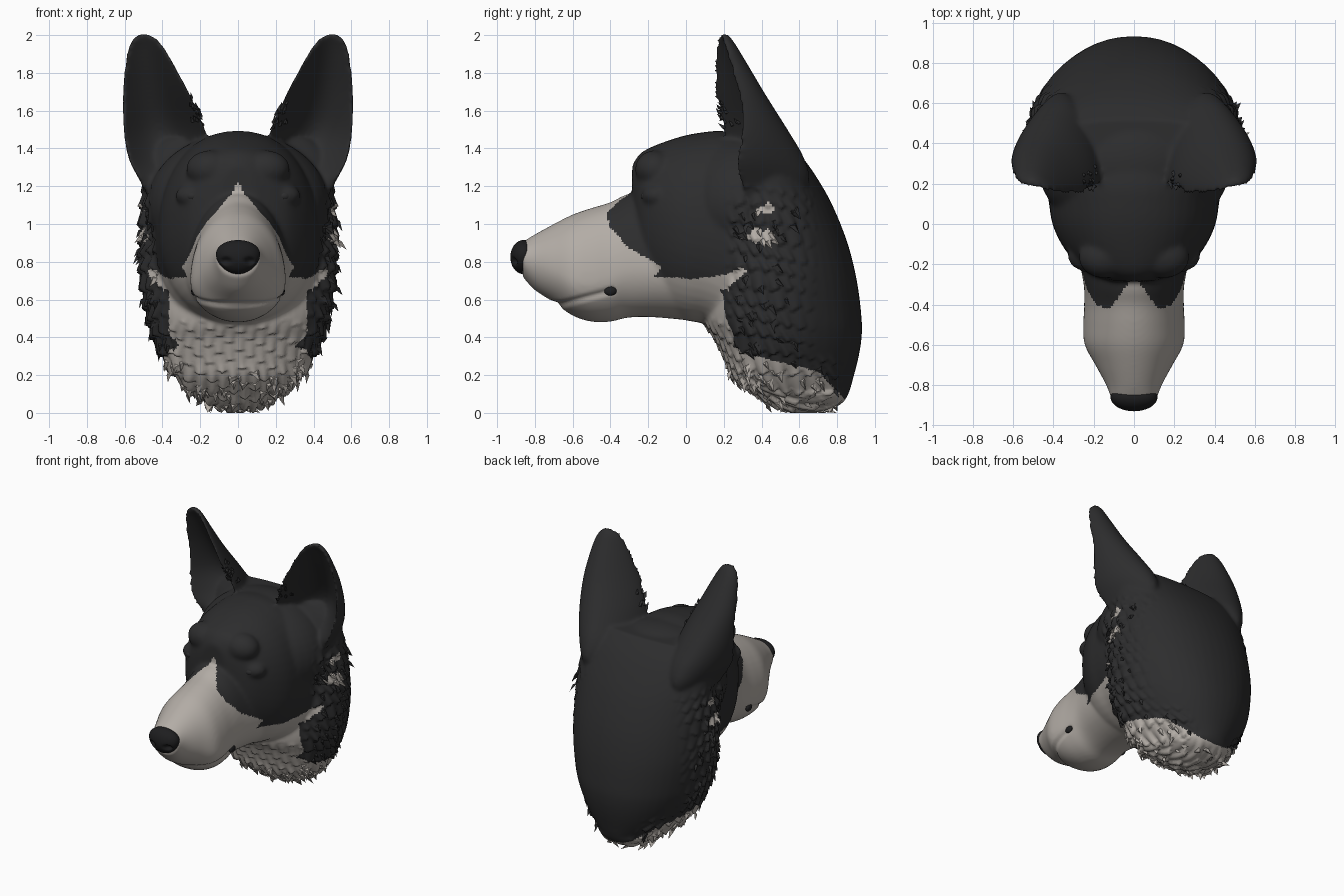
import bpy, bmesh, math, random
from mathutils import Vector, Matrix

if "Cube" in bpy.data.objects:
    bpy.data.objects.remove(bpy.data.objects["Cube"])

random.seed(4)


def material(name, rgb):
    m = bpy.data.materials.new(name)
    m.diffuse_color = (*rgb, 1)
    m.use_nodes = True
    m.node_tree.nodes["Principled BSDF"].inputs["Base Color"].default_value = m.diffuse_color
    return m


black = material("black fur", (0.026, 0.026, 0.027))
light = material("pale fur", (0.45, 0.415, 0.38))
dark = material("nose black", (0.013, 0.013, 0.014))


def make_object(name, bm, mats, smooth=True):
    me = bpy.data.meshes.new(name)
    bmesh.ops.recalc_face_normals(bm, faces=bm.faces)
    bm.to_mesh(me)
    bm.free()
    for m in mats:
        me.materials.append(m)
    for p in me.polygons:
        p.use_smooth = smooth
    ob = bpy.data.objects.new(name, me)
    bpy.context.collection.objects.link(ob)
    return ob


def loft(bm, rings):
    rows = [[bm.verts.new(p) for p in r] for r in rings]
    n = len(rows[0])
    for a, b in zip(rows, rows[1:]):
        for i in range(n):
            j = (i + 1) % n
            bm.faces.new((a[i], a[j], b[j], b[i]))
    bm.faces.new(rows[0])
    bm.faces.new(rows[-1][::-1])


def ball(bm, centre, radii, seg=24):
    mat = Matrix.Translation(centre) @ Matrix.Diagonal((*radii, 1))
    return bmesh.ops.create_uvsphere(bm, u_segments=seg, v_segments=seg // 2 + 4,
                                     radius=1, matrix=mat)["verts"]


def blend(table, steps=4):
    """Catmull-Rom refinement of a table of sections."""
    out = []
    for i in range(len(table) - 1):
        p = [table[max(0, min(len(table) - 1, i + k))] for k in (-1, 0, 1, 2)]
        for s in range(steps):
            t = s / steps
            out.append([0.5 * (2 * b + (c - a) * t + (2 * a - 5 * b + 4 * c - d) * t * t
                               + (3 * b - a - 3 * c + d) * t ** 3) for a, b, c, d in zip(*p)])
    return out + [list(table[-1])]


def oval(lo, mid, hi, w, power, n=48):
    """Ring of (across, along) with different extents each side of mid."""
    pts = []
    for i in range(n):
        a = 2 * math.pi * i / n
        c, s = math.cos(a), math.sin(a)
        e = 2 / power
        u = w * math.copysign(abs(c) ** e, c)
        v = mid + ((hi - mid) if s > 0 else (lo - mid)) * abs(s) ** e
        pts.append((u, v))
    return pts


bm = bmesh.new()
# muzzle and skull: sections along y (y, top, widest, bottom, half width)
muzzle = [(-.865, .905, .82, .72, .115), (-.80, .945, .80, .65, .138), (-.70, 1.0, .76, .585, .192),
          (-.60, 1.05, .71, .515, .245), (-.50, 1.085, .70, .483, .252), (-.40, 1.115, .72, .483, .247),
          (-.30, 1.16, .77, .505, .25), (-.15, 1.16, .77, .505, .28), (.1, 1.1, .77, .48, .33)]
skull = [(-.285, 1.31, 1.1, .92, .10), (-.25, 1.365, 1.05, .75, .21), (-.20, 1.40, 1.03, .62, .285),
         (-.10, 1.44, 1.0, .53, .36), (0, 1.47, .97, .49, .405), (.1, 1.487, .95, .47, .422),
         (.2, 1.492, .93, .42, .435), (.35, 1.46, .92, .4, .45), (.5, 1.38, .9, .4, .45)]
for table, power in ((muzzle, 2.0), (skull, 2.15)):
    loft(bm, [[(u, y, v) for u, v in oval(zb, zm, zt, w, power)]
              for y, zt, zm, zb, w in blend(table)])
ball(bm, (0, .3, 1.1), (.48, .385, .385), 40)       # back of the skull
# neck ruff: sections along z (z, front, back, half width)
ruff = [(.012, .56, .70, .05), (.05, .45, .82, .155), (.1, .38, .86, .235), (.2, .25, .89, .335),
        (.3, .20, .915, .40), (.4, .15, .93, .445), (.5, .09, .93, .475), (.7, .11, .905, .51),
        (.9, .15, .855, .515), (1.1, .2, .775, .51), (1.25, .25, .69, .505), (1.36, .3, .61, .475),
        (1.45, .34, .52, .39)]
loft(bm, [[(u, v, z) for u, v in oval(f, .45 if z > .1 else (f + b) / 2, b, w, 2.1)]
          for z, f, b, w in blend(ruff)])
# ears: scooped sections (z, inner x, inner y, outer x, outer y, back y, hollow, roundness)
ear = [(2.006, .475, .185, .525, .195, .21, .3, .6), (1.975, .425, .172, .56, .2, .235, .5, .6),
       (1.9, .37, .16, .588, .225, .28, .65, .6), (1.7, .262, .158, .61, .28, .395, .76, .55),
       (1.5, .175, .2, .605, .30, .525, .72, .55), (1.35, .15, .235, .58, .275, .615, .45, .55),
       (1.22, .2, .28, .515, .30, .64, .12, .6), (1.05, .25, .38, .42, .40, .55, 0, .7)]
for s in (-1, 1):
    rings = []
    for z, ix, iy, ox, oy, by, h, rnd in blend(ear):
        d = by - (iy + oy) / 2
        ring = []
        for k in range(25):
            t = (1 - math.cos(math.pi * k / 24)) / 2
            ring.append((s * (ix + (ox - ix) * t), iy + (oy - iy) * t
                         + d * max(0, math.sin(math.pi * t)) ** rnd + .01, z))
        for k in range(25):
            t = (1 + math.cos(math.pi * k / 24)) / 2
            ring.append((s * (ix + (ox - ix) * t), iy + (oy - iy) * t
                         + d * h * math.sin(math.pi * t) - .012, z))
        rings.append(ring)
    loft(bm, rings)
    ball(bm, (s * .145, -.165, 1.29), (.13, .105, .1))   # brows
    ball(bm, (s * .235, -.155, 1.15), (.095, .08, .065))  # lids

# fuse the parts into one skin
base = make_object("fusing_base", bm, [])
rm = base.modifiers.new("fuse", "REMESH")
rm.mode, rm.voxel_size = "VOXEL", .0125
sm = base.modifiers.new("soften", "SMOOTH")
sm.factor, sm.iterations = .5, 9
skin = bpy.data.meshes.new_from_object(base.evaluated_get(bpy.context.evaluated_depsgraph_get()))
bpy.data.objects.remove(base)
bm = bmesh.new()
bm.from_mesh(skin)
bpy.data.meshes.remove(skin)

# pale marking outline in side view (y, z)
MARK = [(-1, 1.4), (-.43, 1.4), (-.42, 1.05), (-.40, .98), (-.3, .87), (-.17, .8), (-.13, .77),
        (-.17, .72), (.05, .71), (.2, .73), (.3, .77), (.32, .75), (.22, .66), (.25, .6), (.25, .35),
        (.45, .28), (.7, .22), (.86, .05), (.86, -.1), (-1, -.1)]


def in_mark(y, z):
    inside = False
    for (y1, z1), (y2, z2) in zip(MARK, MARK[1:] + MARK[:1]):
        if (z1 > z) != (z2 > z) and y < y1 + (z - z1) * (y2 - y1) / (z2 - z1):
            inside = not inside
    return inside


def fur_colour(p):
    x, y, z = abs(p.x), p.y, p.z
    if .9 < z < 1.225 - 1.2 * x and y < -.255 - 1.4 * x:
        return 1                                    # blaze between the eyes
    if x > .365 and y > .16 and .3 < z < .65:
        return 0                                    # dark sides of the ruff
    for cy, cz, ry, rz in ((.43, 1.08, .045, .03), (.39, .935, .08, .035)):
        wob = .3 * math.sin(y * 90) + .3 * math.sin(z * 130)
        if x > .3 and ((y - cy) / ry) ** 2 + ((z - cz) / rz) ** 2 < 1 + wob:
            return 1                                # pale flecks
    return 1 if in_mark(y, z) else 0


def ramp(v, lo, hi):
    return max(0, min(1, (v - lo) / (hi - lo)))


def ruff_amount(c):
    """How shaggy the skin is at a point: sides of the ruff, chest and underside."""
    side = (ramp(c.y, .2, .28) * ramp(-c.y, -.7, -.5) * ramp(-c.z, -1.22, -1.08)
            * ramp(abs(c.x), .25, .32))
    under = ramp(-c.z, -.32, -.2) * ramp(-c.y, -.84, -.76)
    chest = .5 * ramp(c.y, .06, .12) * ramp(-c.y, -.4, -.3) * ramp(-c.z, -.5, -.44)
    return max(side, under, chest)


# mouth groove and overlapping locks of fur
bm.normal_update()
moves = []
for v in bm.verts:
    c, n = v.co, v.normal
    if c.y < -.38 and c.z < .7:
        gap = abs(c.z - (.575 + max(0, c.y + .66) * .27))
        if gap < .025:
            moves.append((v, n * -.012 * (1 - gap / .025)))
    amount = ruff_amount(c)
    if amount > 0:
        across = (c.y * .85 + c.z * .45 if abs(n.x) > .6 else c.x) / .055
        across += .35 * math.sin(c.z * 17 + c.y * 11)
        row = math.floor(across)
        along = (c.y * .45 - c.z * .85) / .1 + (row * .618) % 1
        lock = (along % 1) * (1 - abs(2 * (across - row) - 1) ** 2)
        moves.append((v, n * amount * (.03 * lock - .003)))
for v, m in moves:
    v.co += m
    v.co.z = max(v.co.z, 0)
for f in bm.faces:
    f.material_index = fur_colour(f.calc_center_median())

# loose tufts at the ruff and the inner ear edges
tufts = bmesh.new()
bm.normal_update()
seeds = []
for f in bm.faces:
    c, n = f.calc_center_median(), f.normal
    if ruff_amount(c) > .6 and random.random() < .018:
        seeds.append((c, n, Vector((0, .45, -.85)), 1))
    elif (.13 < abs(c.x) < .25 and 1.5 < c.z < 1.66 and .14 < c.y < .3 and n.y < .3
          and random.random() < .05):
        seeds.append((c, n, Vector((-.3 if c.x > 0 else .3, -.1, .8)), .7))
for c, n, flow, size in seeds:
    flow = flow + Vector((random.uniform(-.2, .2), random.uniform(-.2, .2), 0))
    d = flow - n * flow.dot(n)
    if d.length < .05:
        continue
    d = d.normalized() * .95 + n * random.uniform(.1, .35)
    w = n.cross(d).normalized() * random.uniform(.02, .03) * size
    root = c - n * .012
    pts = [root - w, root + w, c + n * .01 + d * .015, c + d * random.uniform(.05, .075) * size]
    for p in pts:
        p.z = max(p.z, 0)
    a, b, r, t = [tufts.verts.new(p) for p in pts]
    for tri in ((a, r, b), (a, t, r), (b, r, t), (a, b, t)):
        tufts.faces.new(tri).material_index = fur_colour(c)
make_object("head", bm, [black, light])
make_object("fur_tufts", tufts, [black, light], smooth=False)

# nose pad with pressed-in nostrils
bm = bmesh.new()
for v in ball(bm, (0, -.86, .825), (.115, .07, .09), 48):
    v.co.x *= 1 + (v.co.z - .825) * 1.8
    for s in (-1, 1):
        d = math.hypot((v.co.x - s * .062) / .03, (v.co.z - .805) / .022)
        if v.co.y < -.86 and d < 1:
            v.co.y += .03 * (1 - d * d)
make_object("nose", bm, [dark])

# eyes and mouth corners
for s, side in ((-1, "left"), (1, "right")):
    bm = bmesh.new()
    ball(bm, (s * .24, -.178, 1.148), (.05, .06, .036))
    make_object("eye_" + side, bm, [black])
    bm = bmesh.new()
    ball(bm, (s * .234, -.40, .645), (.014, .033, .024), 12)
    make_object("mouth_corner_" + side, bm, [dark])
